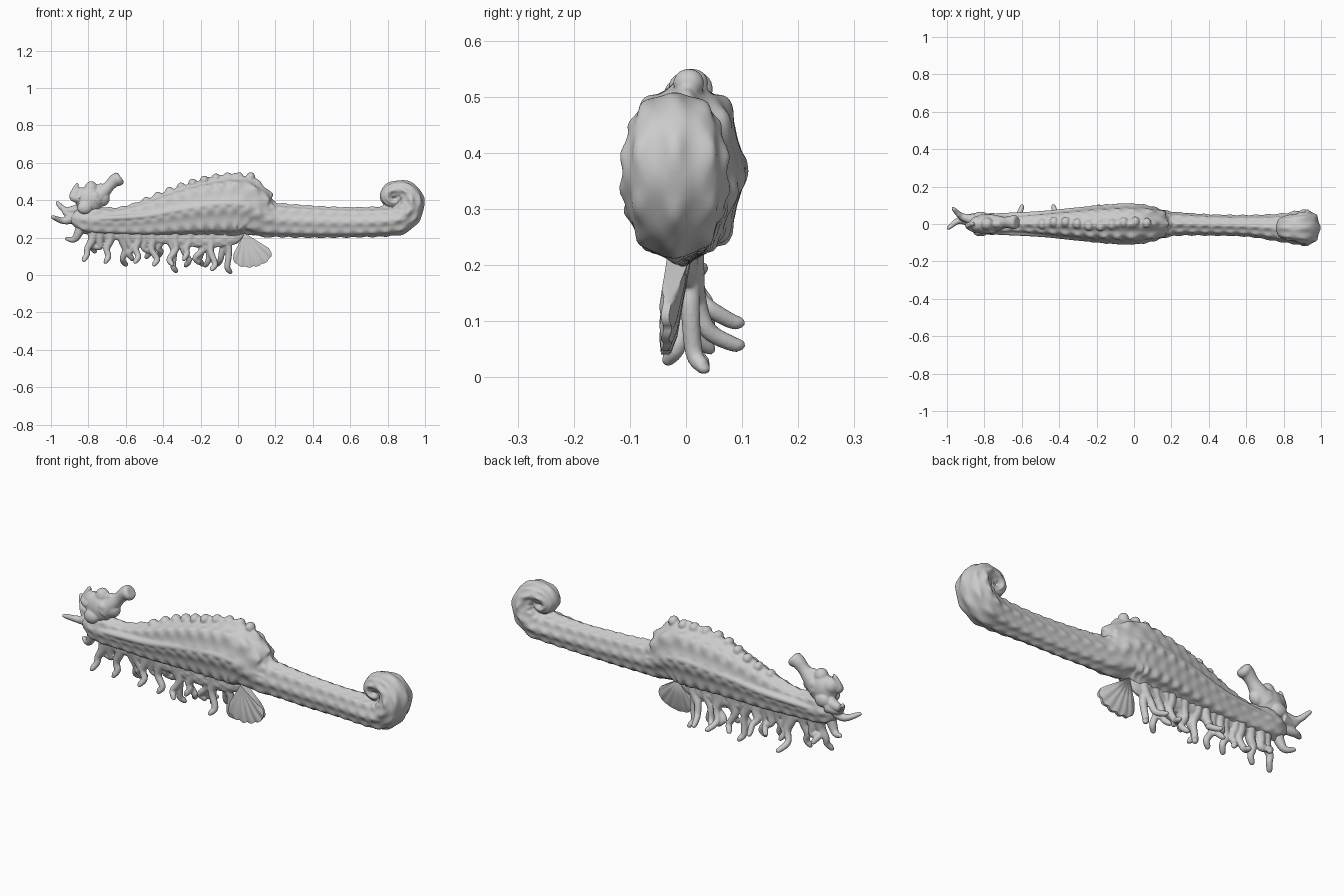
import bpy, bmesh, math, random
from mathutils import Vector

if "Cube" in bpy.data.objects:
    bpy.data.objects.remove(bpy.data.objects["Cube"])
random.seed(4)


def spline(keys, n):
    """Catmull-Rom through tuples of any length."""
    out = []
    k = [keys[0]] + list(keys) + [keys[-1]]
    for i in range(1, len(k) - 2):
        for j in range(n):
            t = j / n
            out.append([0.5 * (2 * b + (c - a) * t + (2 * a - 5 * b + 4 * c - d) * t * t
                               + (3 * b - a - 3 * c + d) * t ** 3)
                        for a, b, c, d in zip(k[i - 1], k[i], k[i + 1], k[i + 2])])
    return out + [list(keys[-1])]


def select(obs):
    for o in bpy.context.selected_objects:
        o.select_set(False)
    for o in obs:
        o.select_set(True)
    bpy.context.view_layer.objects.active = obs[0]


def finish(name, bm, angle=50):
    bmesh.ops.recalc_face_normals(bm, faces=bm.faces)
    me = bpy.data.meshes.new(name)
    bm.to_mesh(me)
    bm.free()
    ob = bpy.data.objects.new(name, me)
    bpy.context.collection.objects.link(ob)
    select([ob])
    bpy.ops.object.shade_smooth_by_angle(angle=math.radians(angle))
    return ob


def fuse(obs, voxel, smooth):
    """Join parts and melt them into one sculpted skin."""
    select(obs)
    bpy.ops.object.join()
    ob = obs[0]
    m = ob.modifiers.new("melt", 'REMESH')
    m.mode, m.voxel_size, m.use_smooth_shade = 'VOXEL', voxel, True
    s = ob.modifiers.new("soften", 'SMOOTH')
    s.factor, s.iterations = 0.5, smooth
    bpy.ops.object.convert(target='MESH')


def skin(bm, rings):
    for a, b in zip(rings, rings[1:]):
        for i in range(len(a)):
            j = (i + 1) % len(a)
            bm.faces.new((a[i], a[j], b[j], b[i]))
    bm.faces.new(rings[0])
    bm.faces.new(rings[-1])


def plated_sweep(name, keys, seg=64, pitch=0.068, ridge=0.045, knob=0.045):
    """Keys are x, z, half height, half width, y."""
    bm = bmesh.new()
    pts = spline(keys, 16)
    rings, s = [], 0
    for i, (x, z, h, w, y) in enumerate(pts):
        p, q = pts[max(i - 1, 0)], pts[min(i + 1, len(pts) - 1)]
        t = Vector((q[0] - p[0], 0, q[1] - p[1])).normalized()
        n = Vector((-t.z, 0, t.x))
        if i:
            s += math.hypot(x - p[0], z - p[1])
        wave = math.cos(2 * math.pi * s / pitch)
        ring = []
        for k in range(seg):
            a = 2 * math.pi * k / seg
            c = math.cos(8 * a)
            r = 0.96 + ridge * c + knob * max(c, -0.3) * wave
            ring.append(bm.verts.new(Vector((x, y, z)) + n * h * r * math.sin(a)
                                     + Vector((0, w * r * math.cos(a), 0))))
        rings.append(ring)
    skin(bm, rings)
    return finish(name, bm)


def tube(name, keys, seg=12):
    """Keys are x, y, z, radius."""
    bm = bmesh.new()
    pts = spline(keys, 6)
    rings = []
    for i, (x, y, z, r) in enumerate(pts):
        p, q = pts[max(i - 1, 0)], pts[min(i + 1, len(pts) - 1)]
        t = (Vector(q[:3]) - Vector(p[:3])).normalized()
        u = t.cross(Vector((0, 1, 0.01))).normalized()
        v = t.cross(u)
        rings.append([bm.verts.new(Vector((x, y, z)) + r * (u * math.cos(2 * math.pi * k / seg)
                      + v * math.sin(2 * math.pi * k / seg))) for k in range(seg)])
    skin(bm, rings)
    return finish(name, bm)


def blob(name, loc, size):
    bm = bmesh.new()
    bmesh.ops.create_uvsphere(bm, u_segments=24, v_segments=16, radius=1)
    for v in bm.verts:
        v.co = Vector([c * s + l for c, s, l in zip(v.co, size, loc)])
    return finish(name, bm)


# trunk and coiled tail
body = [plated_sweep("body_and_tail", [
    (-0.89, .31, .015, .015, 0), (-0.87, .305, .045, .035, 0), (-0.8, .295, .078, .057, 0),
    (-0.65, .285, .076, .052, 0), (-0.5, .30, .10, .063, 0), (-0.35, .328, .128, .08, 0),
    (-0.2, .354, .152, .098, 0), (-0.08, .365, .165, .106, 0), (0.01, .367, .168, .106, 0),
    (0.08, .345, .146, .098, 0), (0.13, .314, .115, .083, 0), (0.18, .297, .096, .07, 0),
    (0.25, .292, .09, .062, 0), (0.4, .285, .086, .057, -.005), (0.6, .282, .081, .058, -.01),
    (0.78, .287, .081, .075, -.02), (0.87, .302, .081, .09, -.02), (0.923, .36, .072, .097, -.02),
    (0.92, .42, .066, .09, -.02), (0.88, .455, .053, .078, -.02), (0.82, .45, .046, .066, -.02),
    (0.795, .42, .038, .06, -.02), (0.815, .39, .03, .056, -.02), (0.85, .392, .026, .053, -.02),
    (0.857, .418, .022, .05, -.02), (0.835, .426, .015, .045, -.02)])]

# side keels following the flank
for side in (-1, 1):
    body.append(tube("flank_ridge", [(-0.78, side * .042, .30, .014), (-0.5, side * .053, .315, .017),
                (-0.3, side * .07, .35, .02), (-0.08, side * .089, .38, .02),
                (0.04, side * .088, .372, .018), (0.12, side * .07, .34, .014),
                (0.2, side * .054, .315, .008)]))

# dorsal crest knobs
for i in range(10):
    x = -0.49 + i * 0.062
    z = 0.402 + 0.136 * math.sin(min(1, (x + 0.5) / 0.48) * math.pi / 2)
    body.append(blob("crest_knob", (x, .012 * math.sin(i), z - 0.014), (.024, .028, .026)))
fuse(body, .0055, 3)

# head with upturned snout
head = [blob("head", (-0.795, 0, .40), (.075, .054, .075)),
        blob("crown", (-0.785, 0, .46), (.036, .034, .042)),
        blob("brow", (-0.835, 0, .425), (.045, .042, .045)),
        blob("chin", (-0.735, 0, .41), (.05, .036, .045)),
        blob("nose_bump", (-0.735, 0, .465), (.025, .022, .025)),
        tube("snout", [(-0.77, 0, .40, .055), (-0.725, .005, .44, .04), (-0.69, .008, .475, .03),
             (-0.66, .01, .505, .034), (-0.638, .01, .515, .038), (-0.626, .01, .523, .028)], 20)]
for side in (-1, 1):
    head += [blob("eye", (-0.82, side * .042, .36), (.04, .024, .034)),
             blob("cheek_knob", (-0.765, side * .037, .42), (.025, .015, .025))]

# head tendrils: root, middle, tip as x, y, z
for a, b, c in (((-.85, 0, .31), (-.93, .02, .29), (-.99, -.02, .31)),
                ((-.85, .02, .35), (-.92, .04, .345), (-.965, .08, .385)),
                ((-.84, -.02, .41), (-.885, -.01, .42), (-.862, 0, .48)),
                ((-.83, 0, .28), (-.87, .01, .195), (-.915, .03, .195)),
                ((-.84, .03, .33), (-.91, .03, .325), (-.94, .05, .365))):
    head.append(tube("head_tendril", [(*a, .032), (*b, .019), (*c, .011),
                                      (c[0] - .004, c[1], c[2] + .005, .004)]))
fuse(head, .0045, 3)

# belly fringe of hanging tendrils: root x, tip x, tip z
tips = [(-.77, -.815, .085), (-.73, -.775, .13), (-.68, -.70, .075), (-.62, -.61, .06),
        (-.59, -.575, .09), (-.53, -.54, .075), (-.50, -.48, .10), (-.46, -.44, .06),
        (-.41, -.42, .10), (-.37, -.34, .025), (-.33, -.36, .06), (-.29, -.27, .055),
        (-.25, -.28, .09), (-.21, -.20, .04), (-.17, -.22, .07), (-.14, -.13, .035),
        (-.11, -.165, .055), (-.07, -.05, .02), (-.04, -.10, .055)]
fringe = []
for i, (rx, tx, tz) in enumerate(tips):
    y = (-.035, .045, -.02, .095, .03)[i % 5] if tz > .03 else .035
    tz = max(tz, .06) if y > .09 else tz
    d = random.choice((-1, 1)) * .012
    fringe.append(tube("belly_tendril", [(rx, 0, .255, .034), (rx + (tx - rx) * .2, y * .1, .19, .024),
         (rx + (tx - rx) * .5 + d, y * .2, .125 + tz * .2, .018), (tx - d * .6, y * .4, tz + .025, .016),
         (tx + d * .6, y * .85, tz, .014), (tx + d, y * 1.02, tz - .002, .011),
         (tx + d * 1.2, y * 1.1, tz, .005)]))

# thin web joining the tendril roots
fringe.append(plated_sweep("belly_web", [(-.82, .23, .01, .01, 0), (-.7, .22, .03, .018, 0),
              (-.4, .205, .04, .022, 0), (-.2, .195, .05, .024, 0), (-.04, .20, .045, .024, 0),
              (.03, .22, .01, .01, 0)], seg=32, ridge=0, knob=.1))
fringe.insert(0, fringe.pop())
fuse(fringe, .0045, 3)

# fan shaped fin under the belly, scalloped at the rim
bm = bmesh.new()
rings = []
for j in range(49):
    t = j / 48
    a = math.radians(-118 + 86 * t)
    rim = .168 + .03 * t + .006 * abs(math.sin(t * math.pi * 6)) - .045 * (2 * t - 1) ** 6
    flute = .0025 * math.cos(t * math.pi * 12)
    ring = [(r * rim, th, (flute - .025) * r) for r, th in ((0, .022), (.5, .017), (.85, .014), (1, .007))]
    prof = [(r, o + th) for r, th, o in ring] + [(r, o - th) for r, th, o in reversed(ring)]
    rings.append([bm.verts.new((.035 + r * math.cos(a), -.01 + y, .225 + r * math.sin(a)))
                  for r, y in prof])
skin(bm, rings)
bmesh.ops.remove_doubles(bm, verts=bm.verts, dist=.0001)
finish("belly_fin", bm, 60)
